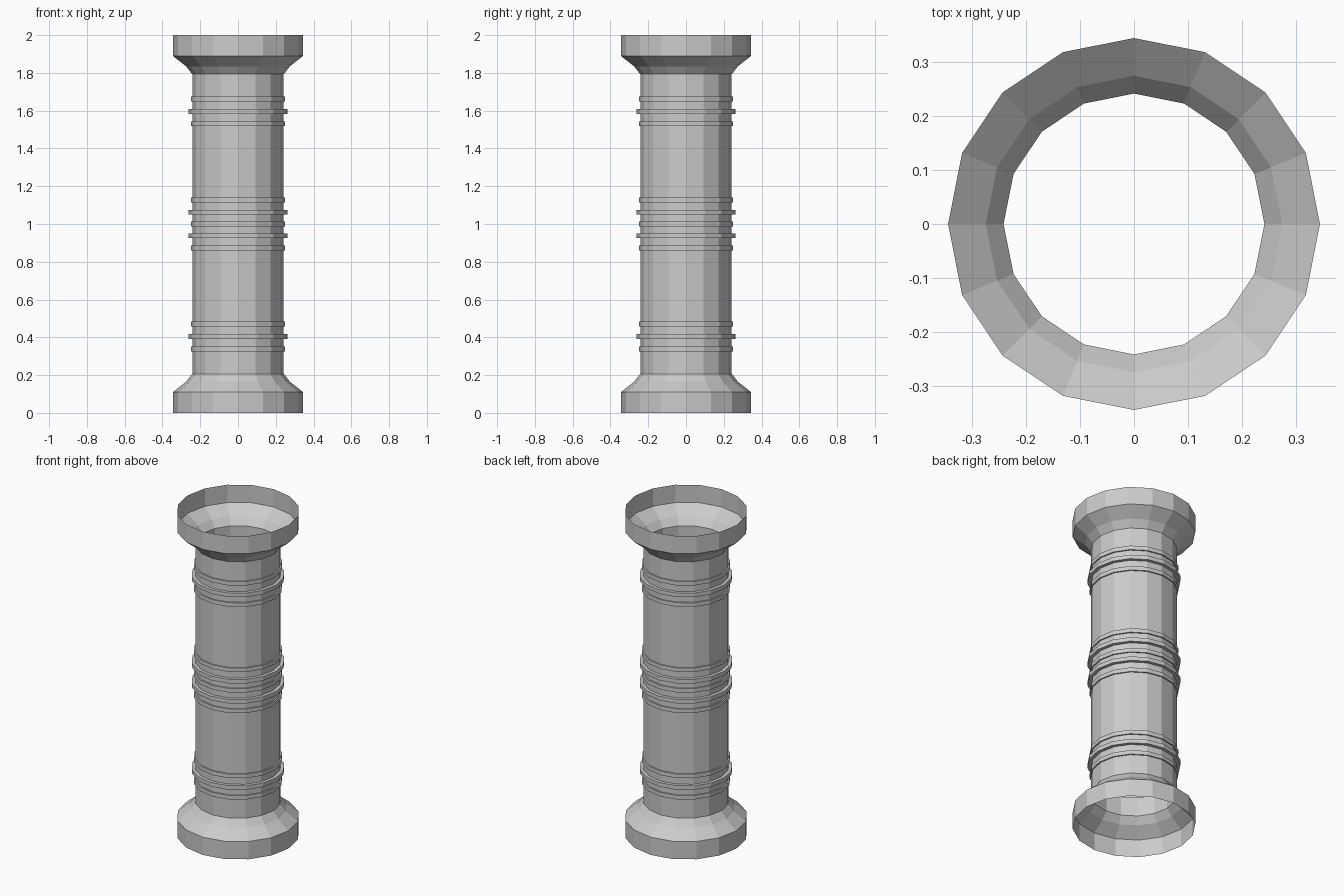
import bpy, bmesh
from math import cos, sin, tau

if "Cube" in bpy.data.objects:
    bpy.data.objects.remove(bpy.data.objects["Cube"])

SIDES = 16
SHAFT = 0.242

# Lower half of the profile (radius, height): flared foot, then shaft
lower = [(0.345, 0.0), (0.345, 0.11), (0.275, 0.165), (SHAFT, 0.207)]

# Raised bands: (centre height, radius)
bands = [(0.338, 0.25), (0.404, 0.262), (0.47, 0.25),
         (0.873, 0.25), (0.938, 0.262), (1.0, 0.25), (1.062, 0.262), (1.127, 0.25),
         (1.53, 0.25), (1.596, 0.262), (1.662, 0.25)]
HALF = 0.0125

profile = list(lower)
for z, r in bands:
    profile += [(SHAFT, z - HALF), (r, z - HALF), (r, z + HALF), (SHAFT, z + HALF)]
profile += [(r, 2.0 - z) for r, z in reversed(lower)]

# Revolve into an open, single-walled tube
bm = bmesh.new()
rings = [[bm.verts.new((r * cos(tau * i / SIDES), r * sin(tau * i / SIDES), z))
          for i in range(SIDES)] for r, z in profile]
for a, b in zip(rings, rings[1:]):
    for i in range(SIDES):
        j = (i + 1) % SIDES
        bm.faces.new((a[i], a[j], b[j], b[i]))

mesh = bpy.data.meshes.new("column")
bm.to_mesh(mesh)
bm.free()
bpy.context.collection.objects.link(bpy.data.objects.new("column", mesh))
